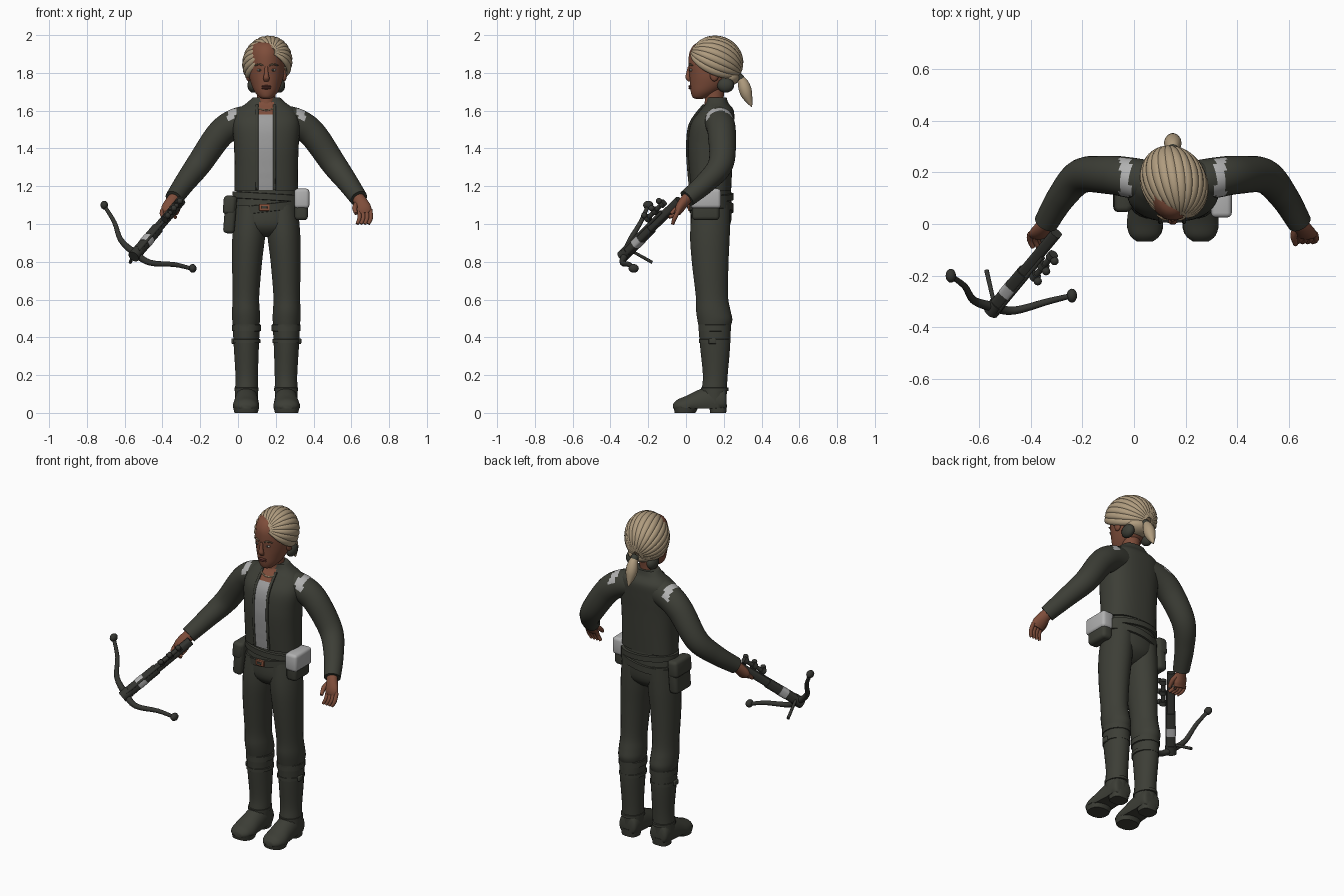
import bpy, bmesh, math
from mathutils import Vector, Euler

default = bpy.data.objects.get("Cube")
if default:
    bpy.data.objects.remove(default, do_unlink=True)

X, Y, Z = Vector((1, 0, 0)), Vector((0, 1, 0)), Vector((0, 0, 1))
LEVEL, UPRIGHT = (X, Y), (X, Z)
CX = .15  # middle of the body
parts = []


def material(name, *rgb):
    m = bpy.data.materials.new(name)
    m.use_nodes = True
    m.diffuse_color = (*rgb, 1)
    m.node_tree.nodes["Principled BSDF"].inputs["Base Color"].default_value = (*rgb, 1)
    return m


cloth = material("dark olive cloth", .046, .048, .037)
skin = material("brown skin", .21, .075, .043)
hair = material("sandy hair", .43, .33, .21)
hair_shadow = material("hair shadow", .16, .11, .065)
shirt = material("grey shirt", .34, .34, .34)
patch = material("pale patch", .44, .44, .44)
copper = material("copper", .25, .085, .045)
metal = material("dark metal", .035, .036, .031)
lips = material("dark lips", .13, .04, .03)
eye = material("pale eye", .3, .27, .23)


def finish(name, bm, mat):
    bmesh.ops.recalc_face_normals(bm, faces=bm.faces)
    mesh = bpy.data.meshes.new(name)
    bm.to_mesh(mesh)
    bm.free()
    mesh.materials.append(mat)
    ob = bpy.data.objects.new(name, mesh)
    bpy.context.collection.objects.link(ob)
    parts.append(ob)
    return ob


def smooth(rows, sub):
    """Catmull-Rom interpolation of rows of numbers."""
    out, last = [], len(rows) - 1
    for i in range(last):
        quad = zip(rows[max(i - 1, 0)], rows[i], rows[i + 1], rows[min(i + 2, last)])
        quad = list(quad)
        for s in range(sub):
            t = s / sub
            out.append([b + .5 * t * (c - a + t * (2*a - 5*b + 4*c - d + t * (3*(b - c) + d - a)))
                        for a, b, c, d in quad])
    return out + [list(rows[-1])]


def power_of(w, power):
    return math.copysign(abs(w) ** (2 / power), w)


def loft(name, rows, mat, frame=None, ref=Y, n=20, power=2, sub=4, floor=None, tilt=0):
    """Skin over rings; each row is x, y, z, radius and optional second radius."""
    rows = smooth([r if len(r) > 4 else (*r, r[3]) for r in rows], sub)
    centres = [Vector(r[:3]) for r in rows]
    bm, rings = bmesh.new(), []
    for i, r in enumerate(rows):
        if frame:
            u, v = frame
        else:
            t = centres[min(i + 1, len(rows) - 1)] - centres[max(i - 1, 0)]
            u = t.cross(ref).normalized()
            v = t.cross(u).normalized()
        ring = []
        for k in range(n):
            ang = math.tau * (k + .5) / n
            p = centres[i] + u * max(r[3], .001) * power_of(math.cos(ang), power) \
                + v * max(r[4], .001) * power_of(math.sin(ang), power)
            p.z += tilt * (p.x - CX)
            if floor is not None:
                p.z = max(p.z, floor)
            ring.append(bm.verts.new(p))
        rings.append(ring)
    for lo, hi in zip(rings, rings[1:]):
        for k in range(n):
            bm.faces.new((lo[k], lo[(k + 1) % n], hi[(k + 1) % n], hi[k]))
    bm.faces.new(rings[0])
    bm.faces.new(rings[-1])
    return finish(name, bm, mat)


def grid(name, cols, rows, point, mat):
    bm = bmesh.new()
    vs = [[bm.verts.new(point(i / cols, j / rows)) for i in range(cols + 1)] for j in range(rows + 1)]
    for j in range(rows):
        for i in range(cols):
            bm.faces.new((vs[j][i], vs[j][i + 1], vs[j + 1][i + 1], vs[j + 1][i]))
    return finish(name, bm, mat)


def ball(name, centre, radii, mat):
    bm = bmesh.new()
    bmesh.ops.create_uvsphere(bm, u_segments=16, v_segments=10, radius=1)
    for v in bm.verts:
        v.co = Vector(centre) + Vector([a * b for a, b in zip(v.co, radii)])
    return finish(name, bm, mat)


def box(name, centre, size, mat, bevel=.01, turn=(0, 0, 0)):
    bm = bmesh.new()
    bmesh.ops.create_cube(bm, size=1)
    for v in bm.verts:
        v.co = [a * b for a, b in zip(v.co, size)]
    bmesh.ops.bevel(bm, geom=bm.edges[:], offset=bevel, segments=3, affect='EDGES', profile=.5)
    rot = Euler(turn).to_matrix()
    for v in bm.verts:
        v.co = Vector(centre) + rot @ v.co
    return finish(name, bm, mat)


# Jacket, with a lookup of its front surface for the open front
JACKET = [(CX, .133, 1.175, .168, .106), (CX, .13, 1.3, .168, .115), (CX, .13, 1.42, .172, .12),
          (CX, .14, 1.53, .178, .115), (CX, .163, 1.6, .155, .09), (CX, .165, 1.64, .105, .06),
          (CX, .163, 1.67, .072, .052)]
BOXY = 2.5
loft("jacket", JACKET, cloth, LEVEL, n=40, power=BOXY, sub=6)
dense = smooth(JACKET, 20)


def chest(x, z, lift):
    _, cy, _, rx, ry = min(dense, key=lambda r: abs(r[2] - z))
    return Vector((x, cy - lift - ry * max(0, 1 - abs((x - CX) / rx) ** BOXY) ** (1 / BOXY), z))


grid("shirt_front", 6, 24, lambda i, j: chest(.1 + .09 * i, 1.18 + .4 * j, .005), shirt)
grid("bare_neckline", 6, 10, lambda i, j: chest(.11 + .08 * i, 1.575 + .07 * j, .006), skin)
for label, edge in (("right", .1), ("left", .193)):
    loft(label + "_lapel", [(*chest(edge, 1.18 + .05 * k, .004), .008) for k in range(10)],
         cloth, n=8, sub=2)
loft("necklace", [(*chest(.105 + .015 * k, 1.615 - .012 * math.sin(math.pi * k / 6), .008), .004)
                  for k in range(7)], hair, n=6, ref=Z)

# Hips and belts
loft("hips", [(CX, .135, 1.2, .155, .1), (CX, .135, 1.1, .168, .108), (CX, .13, 1, .172, .106),
              (CX, .125, .95, .12, .07), (CX, .125, .93, .05, .03)], cloth, LEVEL, n=32)
for name, z, tall, slope in (("waist_belt", 1.145, .018, -.06), ("slanted_belt", 1.085, .022, .12)):
    loft(name, [(CX, .135, z + tall * k, r, r - .062) for k, r in
                ((-1, .168), (-.9, .18), (.9, .18), (1, .168))], cloth, LEVEL, n=36, sub=1, tilt=slope)
box("buckle", (.14, .016, 1.088), (.055, .012, .036), copper, .003)
box("buckle_slot", (.14, .012, 1.088), (.03, .012, .014), cloth, .002)
box("left_pouch", (.335, .105, 1.08), (.07, .145, .12), cloth, .02)
box("left_pouch_flap", (.338, .105, 1.135), (.08, .16, .105), patch, .018)
box("right_pouch", (-.042, .125, 1.05), (.06, .15, .2), cloth, .02, (0, .08, 0))
box("right_pouch_flap", (-.045, .125, 1.1), (.066, .158, .1), cloth, .02, (0, .08, 0))

# Paired limbs
for label, s in (("left", 1), ("right", -1)):
    def at(rows):
        return [(CX + s * r[0], *r[1:]) for r in rows]

    loft(label + "_leg", at([(.082, .135, 1.1, .084, .1), (.092, .127, .95, .088, .106),
                             (.102, .128, .8, .08, .098), (.108, .137, .62, .071, .086),
                             (.108, .145, .54, .074, .092), (.107, .153, .49, .074, .093),
                             (.107, .15, .44, .066, .08)]), cloth, LEVEL, n=24)
    loft(label + "_boot_shaft", at([(.106, .15, .47, .073, .086), (.106, .154, .35, .067, .08),
                                    (.104, .155, .2, .06, .066), (.105, .15, .12, .061, .067),
                                    (.106, .15, .05, .06, .065)]), cloth, LEVEL, n=24)
    for name, z, tall, r in (("cuff", .45, .02, .077), ("strap", .38, .012, .074), ("ankle_fold", .125, .01, .064)):
        loft(f"{label}_boot_{name}", at([(.105, .152, z + tall * k, r - d, r + .01 - d) for k, d in
                                         ((-1, .01), (-.8, 0), (.8, 0), (1, .01))]),
             cloth, LEVEL, n=24, sub=1)
    box(label + "_boot_buckle", at([(.175, .14, .38)])[0], (.02, .04, .03), cloth, .005)
    loft(label + "_foot", at([(.105, .215, .06, .04, .03), (.105, .2, .065, .058, .075),
                              (.105, .13, .06, .062, .085), (.106, .06, .045, .066, .075),
                              (.108, 0, .035, .07, .055), (.108, -.045, .035, .058, .036),
                              (.108, -.068, .032, .03, .016)]), cloth, UPRIGHT, n=20, floor=.022)
    loft(label + "_heel", at([(.105, .17, 0, .05, .043), (.105, .17, .045, .055, .048)]),
         cloth, LEVEL, power=3, sub=1)
    loft(label + "_sole", at([(.107, -.005, 0, .062, .055), (.107, 0, .03, .07, .067)]),
         cloth, LEVEL, power=2.4, sub=1)

    # Sleeve with a pale shoulder patch
    sleeve = loft(label + "_sleeve", at([(.09, .165, 1.55, .08), (.17, .18, 1.53, .078), (.25, .19, 1.47, .074),
                                         (.355, .185, 1.32, .067), (.43, .105, 1.22, .056),
                                         (.49, .005, 1.135, .047)]), cloth, n=28, sub=8)
    sleeve.data.materials.append(patch)
    for f in sleeve.data.polygons:
        if .165 < abs(f.center.x - CX) < .205 and f.center.z > 1.55:
            f.material_index = 1

    # Hand, relaxed on the left and closed on the right
    drop = .065 if s > 0 else .03
    loft(label + "_palm", at([(.475, .025, 1.155, .03), (.5, -.012, 1.115, .036, .028),
                              (.515, -.035, 1.08, .042, .024), (.52, -.045, 1.055, .036, .016)]), skin, n=16)
    for k in range(4):
        f = .49 + .02 * k
        loft(f"{label}_finger_{k + 1}", at([(f, -.038, 1.075, .012), (f + .003, -.06, 1.07 - drop * .6, .0115),
                                            (f - .01, -.07 if s > 0 else -.09, 1.065 - drop, .009)]), skin, n=10)
    loft(label + "_thumb", at([(.48, -.01, 1.11, .015), (.468, -.045, 1.085, .014), (.475, -.08, 1.055, .009)]),
         skin, n=10)

    # Face features and ear covers
    ball(label + "_eye", at([(.037, .027, 1.815)])[0], (.014, .008, .007), eye)
    ball(label + "_pupil", at([(.036, .0195, 1.815)])[0], (.006, .003, .006), metal)
    loft(label + "_eyebrow", at([(.016, .017, 1.838, .004), (.038, .02, 1.846, .005), (.062, .036, 1.838, .003)]),
         hair_shadow, n=8, ref=Z)
    ball(label + "_ear", at([(.095, .15, 1.79)])[0], (.014, .024, .035), skin)
    ball(label + "_ear_cover", at([(.07, .21, 1.735)])[0], (.03, .045, .04), cloth)

# Head and neck
loft("neck", [(CX, .15, 1.6, .056), (CX, .15, 1.67, .05), (CX, .155, 1.75, .055)], skin, LEVEL)
loft("head", [(CX, .07, 1.663, .02, .02), (CX, .078, 1.672, .038, .044), (CX, .1, 1.7, .062, .075),
              (CX, .125, 1.74, .08, .104), (CX, .138, 1.79, .093, .12), (CX, .145, 1.85, .097, .132),
              (CX, .15, 1.91, .092, .132), (CX, .15, 1.955, .07, .1), (CX, .15, 1.975, .02, .03)],
     skin, LEVEL, n=28)
loft("nose", [(CX, .018, 1.835, .008), (CX, .012, 1.8, .011), (CX, .011, 1.772, .017, .014),
              (CX, .02, 1.755, .012, .01)], skin, LEVEL, n=12)
for name, z in (("upper_lip", 1.729), ("lower_lip", 1.719)):
    ball(name, (CX, .023, z), (.026, .011, .006), lips)

# Swept hair: a cap with locks running from forehead to the tie
core = Vector((.155, .158, 1.855))
front = Vector((.15, -.9, .4)).normalized()
crown = X.cross(front).normalized() * -1
if crown.z < 0:
    crown.negate()


def scalp(phi, theta, grow):
    around = X * math.sin(phi) * (.116 + grow) + crown * math.cos(phi) * (.126 + grow)
    return core + front * math.cos(theta) * (.137 + grow) + around * math.sin(theta)


LOW, HIGH, LOCKS = math.radians(-122), math.radians(112), 17
grid("hair_cap", 40, 20, lambda i, j: scalp(LOW + (HIGH - LOW) * i, math.pi * j, .003), hair_shadow)
for k in range(LOCKS):
    phi = LOW + (HIGH - LOW) * k / (LOCKS - 1)
    across = X * math.cos(phi) - crown * math.sin(phi)
    rows = []
    for j in range(9):
        theta = math.pi * (.05 + .9 * j / 8)
        bulge = math.sin(theta)
        rows.append((*scalp(phi, theta, .003), .007 + .006 * bulge, .006 + .0145 * bulge))
    loft(f"hair_lock_{k + 1}", rows, hair, ref=across, n=10, sub=3)
ball("nape_hair", (CX, .215, 1.775), (.085, .07, .045), hair)
loft("hair_tie", [(CX, .275, 1.785, .022), (CX, .292, 1.765, .022)], cloth, ref=X, sub=1)
loft("ponytail", [(CX, .28, 1.78, .016), (CX, .3, 1.75, .028), (CX, .312, 1.715, .034),
                  (CX, .325, 1.675, .028), (CX, .348, 1.62, .003)], hair, ref=X, n=14)

# Crossbow: stock, rail, limbs, string peg and sight
butt, nose = Vector((-.3, -.035, 1.125)), Vector((-.55, -.335, .83))


def along(t, lift=0):
    return butt.lerp(nose, t) + Vector((.3, -.55, .4)) * lift


def bar(name, t0, t1, r, mat, lift=0, n=16, power=2):
    return loft(name, [(*along(t0, lift), r), (*along(t1, lift), r)], mat, sub=1, n=n, power=power, ref=Z)


bar("bow_stock", 0, .98, .022, metal, power=3.5)
bar("bow_fore_end", .5, .9, .027, metal, power=3.5)
bar("bow_rail", .25, .95, .009, metal, .035)
bar("bow_side_plate", .68, .78, .0285, patch, power=3.5)
bar("bow_nose", .9, 1.01, .032, metal)
bar("sight_tube", .18, .42, .012, metal, .075)
for k, t in enumerate((.16, .29, .42)):
    bar(f"sight_ring_{k + 1}", t - .025, t + .025, .02, metal, .075)
    ball(f"sight_knob_{k + 1}", along(t, .11), (.016, .016, .016), metal)
loft("bow_grip", [(*along(.15), .018), (-.35, -.05, 1.05, .015)], metal, sub=1)
loft("bow_limbs", [(-.71, -.2, 1.1, .01), (-.655, -.24, 1.01, .012), (-.62, -.295, .915, .015),
                   (-.545, -.32, .845, .019), (-.465, -.335, .795, .016), (-.335, -.3, .785, .013),
                   (-.24, -.277, .762, .01)], metal, n=12)
for name, tip in (("upper", (-.708, -.2, 1.1)), ("lower", (-.24, -.277, .765))):
    ball(name + "_limb_wheel", tip, (.02, .027, .023), metal)
loft("bow_peg", [(-.54, -.31, .87, .008), (-.57, -.18, .797, .009)], metal, n=10, sub=1)

# Smooth shading with sharp creases kept
bpy.ops.object.select_all(action='DESELECT')
for ob in parts:
    ob.select_set(True)
bpy.context.view_layer.objects.active = parts[0]
bpy.ops.object.shade_smooth_by_angle(angle=math.radians(45))
